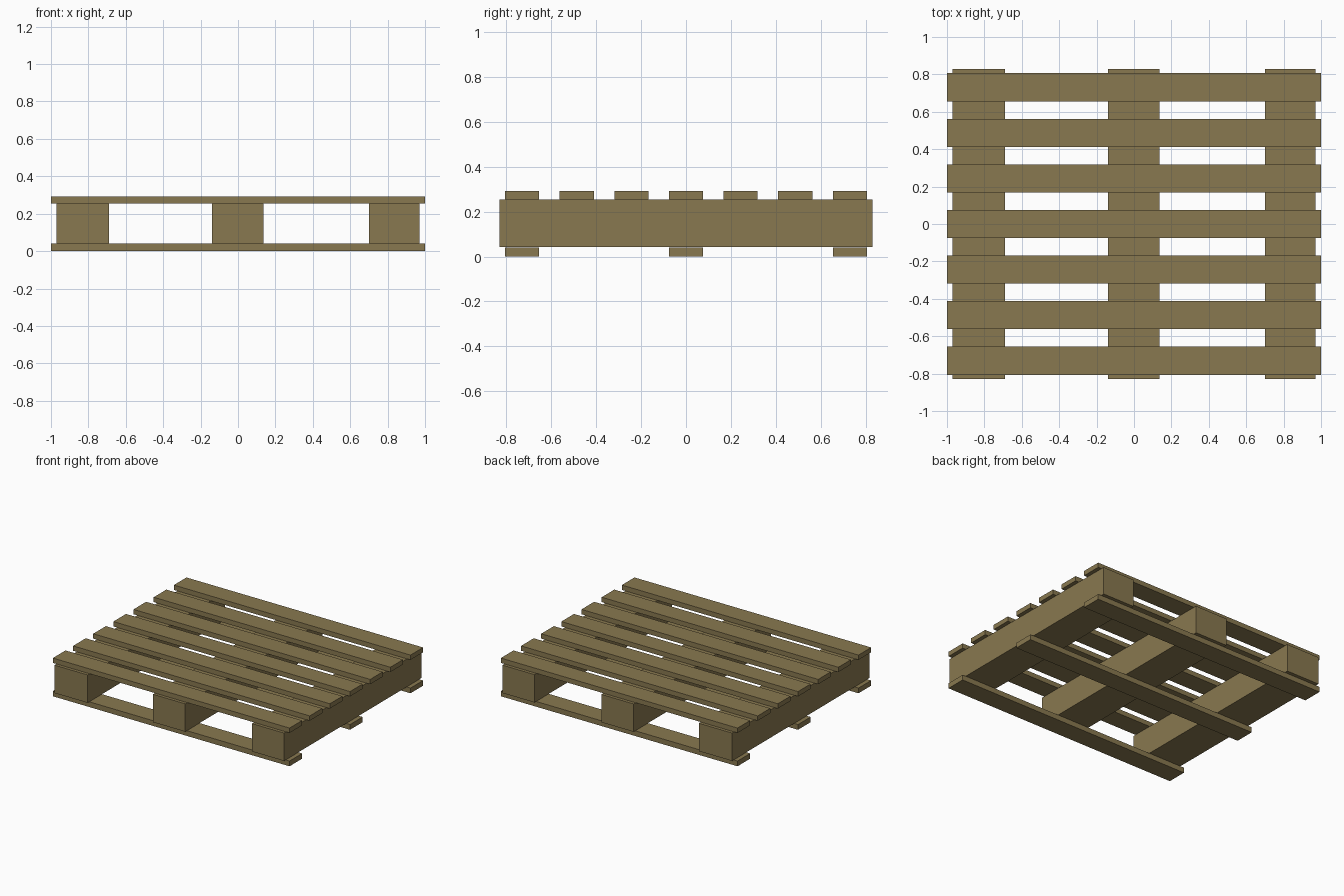
import bpy

if "Cube" in bpy.data.objects:
    bpy.data.objects.remove(bpy.data.objects["Cube"])

wood = bpy.data.materials.new("brown_wood")
wood.diffuse_color = (0.25, 0.19, 0.08, 1)
wood.use_nodes = True
wood.node_tree.nodes["Principled BSDF"].inputs["Base Color"].default_value = wood.diffuse_color


def box(name, x0, x1, y0, y1, z0, z1):
    bpy.ops.mesh.primitive_cube_add(size=1)
    ob = bpy.context.object
    ob.name = name
    ob.location = ((x0 + x1) / 2, (y0 + y1) / 2, (z0 + z1) / 2)
    ob.scale = (x1 - x0, y1 - y0, z1 - z0)
    bpy.ops.object.transform_apply(location=True, rotation=False, scale=True)
    ob.data.materials.append(wood)


HALF = 0.076    # half width of a board
REACH = 0.73    # centre of the outermost boards

# Seven deck boards on top
for i in range(7):
    y = REACH * (i - 3) / 3
    box(f"deck_board_{i + 1}", -1, 1, y - HALF, y + HALF, 0.255, 0.292)

# Three thick beams running front to back
for side, x0, x1 in (("left", -0.97, -0.69), ("middle", -0.138, 0.135), ("right", 0.70, 0.97)):
    box(f"{side}_beam", x0, x1, -0.83, 0.83, 0.042, 0.255)

# Three boards underneath
for i in range(3):
    y = REACH * (i - 1)
    box(f"bottom_board_{i + 1}", -1, 1, y - HALF, y + HALF, 0, 0.04)
